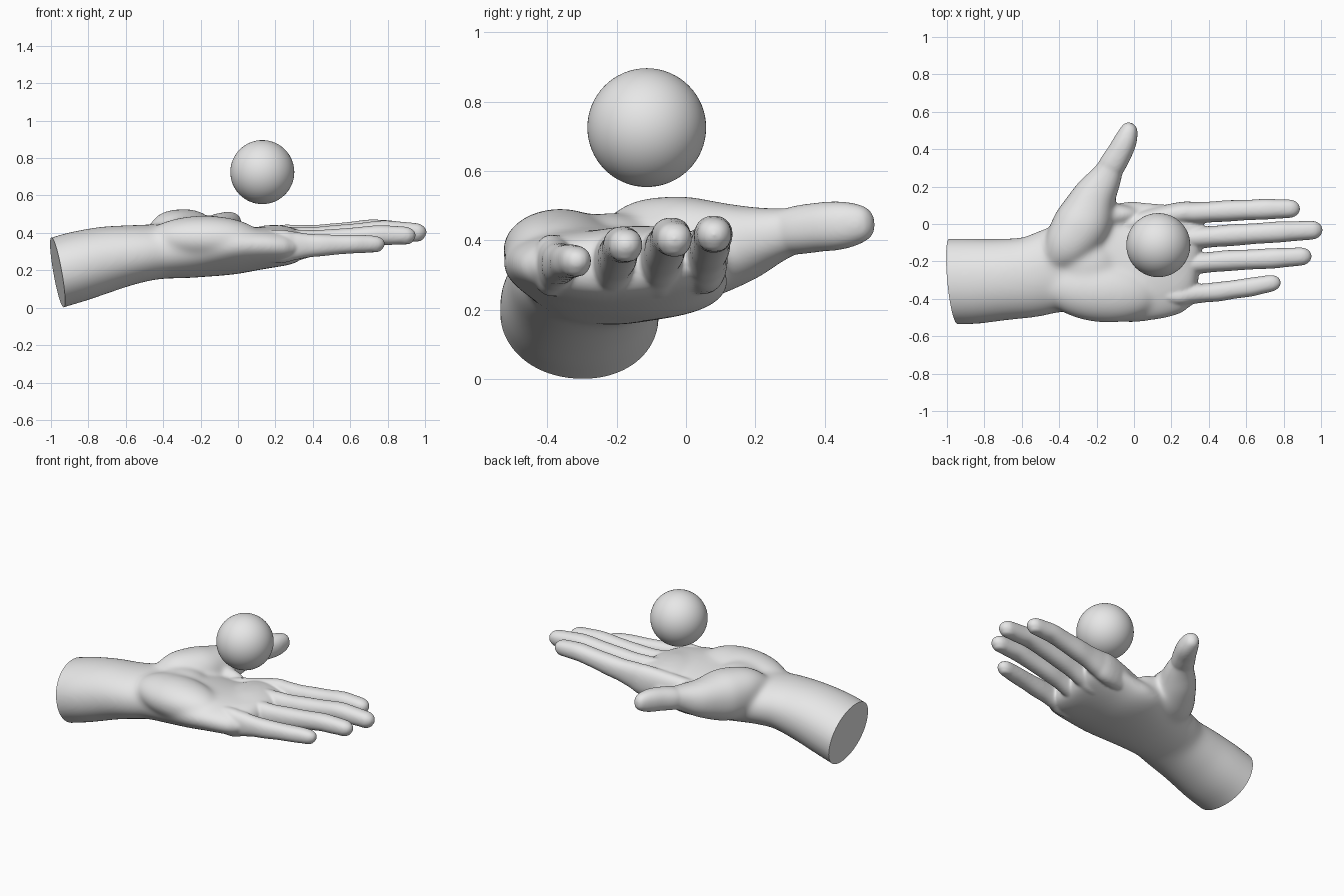
import bpy, bmesh, math
from mathutils import Vector, Matrix

if "Cube" in bpy.data.objects:
    bpy.data.objects.remove(bpy.data.objects["Cube"])

grey = bpy.data.materials.new("pale_grey")
grey.diffuse_color = (0.8, 0.8, 0.8, 1)
grey.use_nodes = True
grey.node_tree.nodes["Principled BSDF"].inputs["Base Color"].default_value = grey.diffuse_color


def spline(rows, n=5):
    """Catmull-Rom through rows of numbers."""
    out = []
    for i in range(len(rows) - 1):
        p = [rows[max(i - 1, 0)], rows[i], rows[i + 1], rows[min(i + 2, len(rows) - 1)]]
        for k in range(n):
            t = k / n
            out.append([0.5 * (2 * b + (c - a) * t + (2 * a - 5 * b + 4 * c - d) * t * t
                               + (3 * b - a - 3 * c + d) * t ** 3) for a, b, c, d in zip(*p)])
    return out + [list(rows[-1])]


def loft(bm, rows, power=2.2, seg=28):
    """Tube through stations (x, y, z, half width, half height, roll)."""
    rows = spline(rows)
    pts = [Vector(r[:3]) for r in rows]
    rings = []
    for i, r in enumerate(rows):
        t = (pts[min(i + 1, len(pts) - 1)] - pts[max(i - 1, 0)]).normalized()
        side = Vector((0, 0, 1)).cross(t).normalized()
        up = t.cross(side)
        rot = Matrix.Rotation(math.radians(r[5]), 3, t)
        side, up = rot @ side, rot @ up
        ring = []
        for k in range(seg):
            a = 2 * math.pi * k / seg
            c, s = math.cos(a), math.sin(a)
            u = math.copysign(abs(c) ** (2 / power), c) * max(r[3], 0.003)
            v = math.copysign(abs(s) ** (2 / power), s) * max(r[4], 0.003)
            ring.append(bm.verts.new(pts[i] + side * u + up * v))
        rings.append(ring)
    faces = [bm.faces.new((a[k], a[(k + 1) % seg], b[(k + 1) % seg], b[k]))
             for a, b in zip(rings, rings[1:]) for k in range(seg)]
    faces += [bm.faces.new(rings[0][::-1]), bm.faces.new(rings[-1])]
    bmesh.ops.recalc_face_normals(bm, faces=faces)


def blob(bm, centre, radii, turn=0):
    m = Matrix.Translation(centre) @ Matrix.Rotation(math.radians(turn), 4, 'Z') @ Matrix.Diagonal((*radii, 1))
    bmesh.ops.create_uvsphere(bm, u_segments=32, v_segments=20, radius=1, matrix=m)


def finger(bm, root, base, mid, last, tip, w):
    """Metacarpal, three phalanges with slight joints, rounded tip, nail."""
    b, m, l, t = map(Vector, (base, mid, last, tip))
    d = (t - l).normalized()
    L = (t - l).length
    st = [(Vector(root), .9, 1.2), (b, 1.08, 1.75), (b.lerp(m, .4), 1.05, 1.5), (b.lerp(m, .7), .99, 1.25),
          (m, 1.02, 1.15), (m.lerp(l, .5), .97, 1.03), (l, .99, .97), (l + d * L * .35, .93, .94),
          (t - d * .055, .88, .84), (t - d * .028, .75, .70), (t - d * .009, .48, .45), (t, .12, .12)]
    loft(bm, [(*p, w * a, w * h, 0) for p, a, h in st])
    blob(bm, t - d * .062 + Vector((0, 0, -w * .64)), (.045, w * .64, w * .26),
         math.degrees(math.atan2(d.y, d.x)))


def fuse(bm, size, rounds):
    """Melt overlapping parts into one softened skin."""
    raw = bpy.data.meshes.new("parts")
    bm.to_mesh(raw)
    bm.free()
    ob = bpy.data.objects.new("hand", raw)
    bpy.context.collection.objects.link(ob)
    rm = ob.modifiers.new("fuse", 'REMESH')
    rm.mode = 'VOXEL'
    rm.voxel_size = size
    sm = ob.modifiers.new("soften", 'SMOOTH')
    sm.factor = 0.5
    sm.iterations = rounds
    dg = bpy.context.evaluated_depsgraph_get()
    mesh = bpy.data.meshes.new_from_object(ob.evaluated_get(dg))
    bpy.data.objects.remove(ob)
    out = bmesh.new()
    out.from_mesh(mesh)
    return out


thumb = [
    (-.43, -.20, .36, .07, .09, 0),
    (-.36, -.12, .383, .13, .135, 0),
    (-.275, .00, .373, .155, .155, 0),
    (-.215, .14, .388, .120, .120, 0),
    (-.155, .24, .412, .090, .086, 0),
    (-.120, .31, .428, .071, .069, 0),
    (-.078, .38, .438, .067, .071, 0),
    (-.048, .44, .443, .062, .070, 0),
    (-.030, .49, .447, .051, .060, 0),
    (-.020, .525, .449, .036, .043, 0),
    (-.015, .540, .450, .014, .018, 0)]

# forearm and palm
bm = bmesh.new()
loft(bm, [
    (-1.08, -.307, .155, .229, .193, 0),
    (-.96, -.307, .19, .230, .189, 0),
    (-.85, -.306, .222, .229, .188, 0),
    (-.70, -.297, .260, .219, .176, 0),
    (-.55, -.283, .286, .217, .157, 0),
    (-.42, -.247, .300, .230, .147, 0),
    (-.25, -.220, .305, .270, .145, -3),
    (-.05, -.205, .306, .325, .127, -6),
    (.10, -.200, .316, .315, .114, -4),
    (.20, -.190, .324, .300, .107, -1),
    (.27, -.184, .330, .280, .100, 1),
    (.325, -.187, .335, .26, .082, 2),
    (.355, -.190, .338, .235, .04, 2)], 2.08, 40)
# heel pads, pad below the fingers and the web beside the thumb
blob(bm, (-.18, -.362, .37), (.31, .165, .122), -6)
blob(bm, (-.25, -.22, .36), (.18, .16, .120))
blob(bm, (.19, -.13, .365), (.17, .235, .078), 8)
blob(bm, (-.12, .05, .345), (.15, .058, .085))
loft(bm, thumb)
bm = fuse(bm, 0.01, 45)

# thumb end and fingers
loft(bm, [(-.19, .19, .40, .03, .03, 0), (-.15, .26, .417, .06, .055, 0)] + thumb[5:])
finger(bm, (-.1, -.02, .32), (.22, .052, .343), (.50, .070, .386), (.70, .079, .417), (.888, .083, .418), .056)
finger(bm, (-.1, -.10, .31), (.22, -.082, .330), (.52, -.060, .376), (.77, -.043, .411), (1.008, -.030, .402), .057)
finger(bm, (-.1, -.22, .31), (.20, -.222, .322), (.50, -.196, .357), (.74, -.184, .387), (.95, -.170, .387), .055)
finger(bm, (-.1, -.33, .33), (.20, -.385, .328), (.45, -.362, .334), (.62, -.338, .340), (.785, -.307, .342), .051)
bm = fuse(bm, 0.006, 20)

# slanted flat cut at the forearm end
bmesh.ops.bisect_plane(bm, geom=bm.verts[:] + bm.edges[:] + bm.faces[:], plane_co=(-.965, -.305, .19),
                       plane_no=(1, .1, .18), clear_inner=True)
bmesh.ops.contextual_create(bm, geom=[e for e in bm.edges if e.is_boundary])
bmesh.ops.recalc_face_normals(bm, faces=bm.faces)
skin = bpy.data.meshes.new("hand")
bm.to_mesh(skin)
bm.free()
hand = bpy.data.objects.new("hand", skin)
bpy.context.collection.objects.link(hand)

# floating ball
bpy.ops.mesh.primitive_uv_sphere_add(segments=64, ring_count=32, radius=.171, location=(.13, -.113, .725))
ball = bpy.context.object
ball.name = "ball"

for ob in (hand, ball):
    ob.data.materials.clear()
    ob.data.materials.append(grey)
    bpy.ops.object.select_all(action='DESELECT')
    ob.select_set(True)
    bpy.context.view_layer.objects.active = ob
    bpy.ops.object.shade_smooth_by_angle(angle=math.radians(45))
